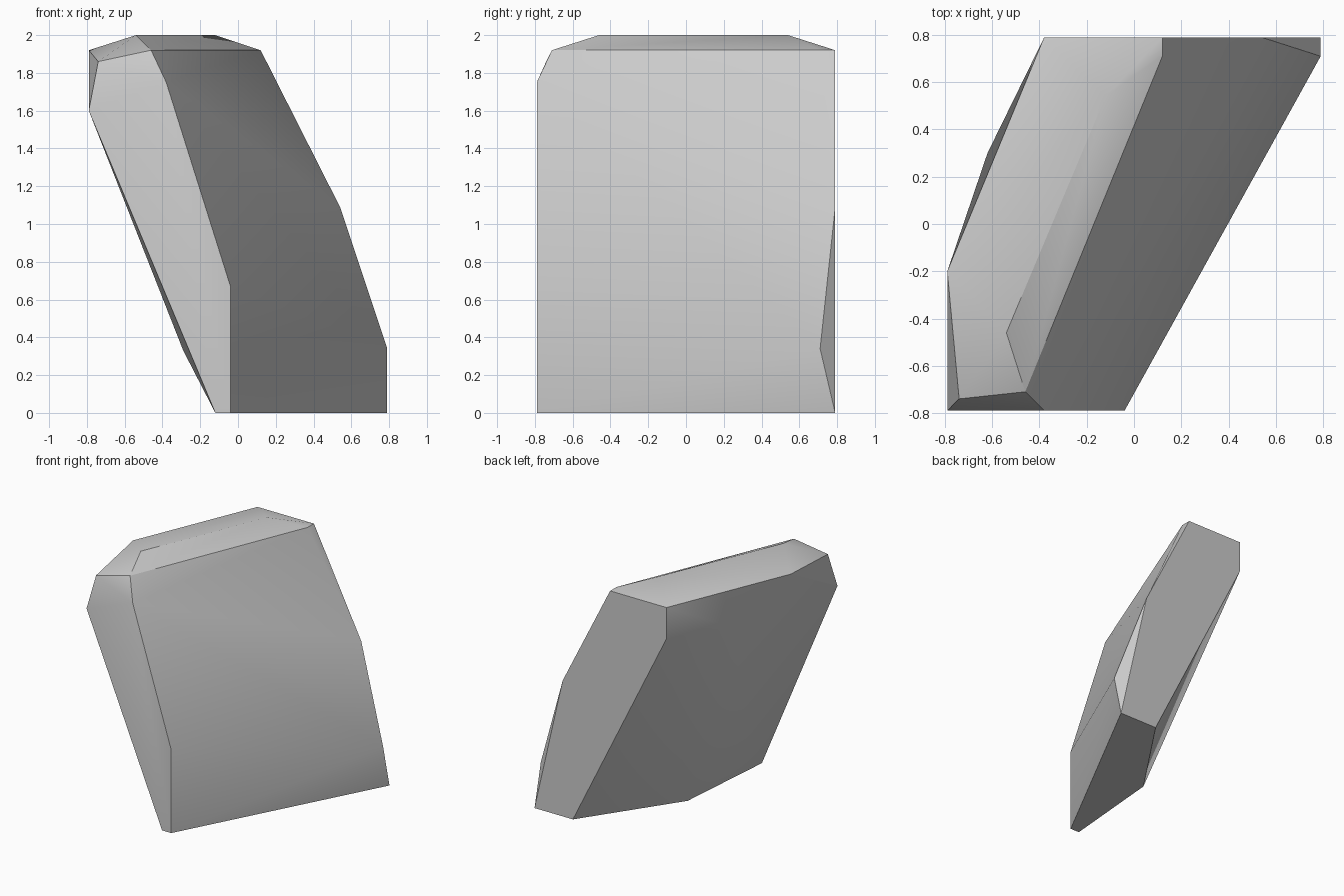
import bpy
import bmesh
import math

cube = bpy.data.objects.get("Cube")
if cube:
    bpy.data.objects.remove(cube, do_unlink=True)

# Single stone colour
stone = bpy.data.materials.new("stone_grey")
stone.use_nodes = True
grey = (0.6, 0.6, 0.6, 1.0)
stone.diffuse_color = grey
stone.node_tree.nodes["Principled BSDF"].inputs["Base Color"].default_value = grey

# Corner points of the chipped slab, grouped by area
base = [(-.04, -.79, 0), (-.12, -.79, 0), (-.05, .05, 0), (.45, .79, 0), (.79, .79, 0)]
ridge = [(-.54, -.46, 2), (-.12, .54, 2)]
shoulder = [(-.46, -.71, 1.92), (.12, .71, 1.92), (.12, .79, 1.92),
            (-.38, .79, 1.92), (-.79, -.2, 1.92), (-.74, -.74, 1.86)]
left_side = [(-.38, -.79, 1.75), (-.04, -.79, .67), (.79, .71, .34), (.54, .79, 1.09)]
right_side = [(-.79, -.79, 1.6), (-.38, .79, 1.67), (-.62, .3, 1.64), (-.29, -.4, .33)]

# Wrap the points into one convex rock
bm = bmesh.new()
for point in base + ridge + shoulder + left_side + right_side:
    bm.verts.new(point)
bmesh.ops.convex_hull(bm, input=bm.verts[:])
loose = [v for v in bm.verts if not v.link_faces]
bmesh.ops.delete(bm, geom=loose, context='VERTS')
bmesh.ops.dissolve_limit(bm, angle_limit=math.radians(1.5), verts=bm.verts[:], edges=bm.edges[:])
bmesh.ops.recalc_face_normals(bm, faces=bm.faces[:])

mesh = bpy.data.meshes.new("rock_slab")
bm.to_mesh(mesh)
bm.free()
mesh.materials.append(stone)
rock = bpy.data.objects.new("rock_slab", mesh)
bpy.context.collection.objects.link(rock)

# Soft broad faces with crisp chipped edges
bpy.ops.object.select_all(action='DESELECT')
rock.select_set(True)
bpy.context.view_layer.objects.active = rock
bpy.ops.object.shade_smooth_by_angle(angle=math.radians(30))
